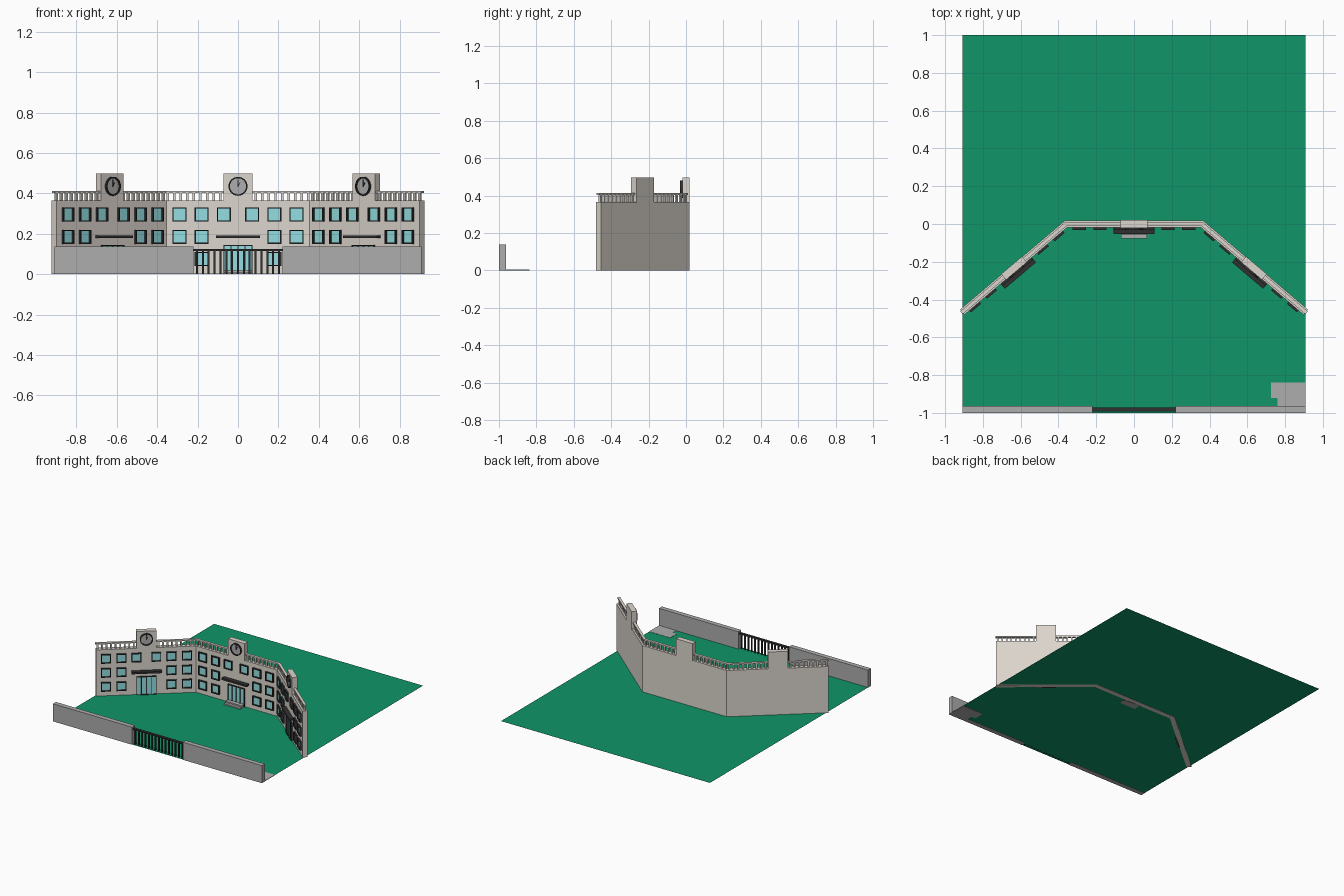
import bpy, bmesh, math
from mathutils import Matrix, Vector

if "Cube" in bpy.data.objects:
    bpy.data.objects.remove(bpy.data.objects["Cube"])


def material(name, r, g, b):
    m = bpy.data.materials.new(name)
    m.diffuse_color = (r, g, b, 1)
    m.use_nodes = True
    m.node_tree.nodes["Principled BSDF"].inputs["Base Color"].default_value = m.diffuse_color
    return m


STONE = material("stone", 0.72, 0.67, 0.61)
CONCRETE = material("concrete", 0.42, 0.42, 0.42)
DARK = material("dark_metal", 0.03, 0.03, 0.03)
GLASS = material("glass", 0.30, 0.74, 0.76)
GRASS = material("grass", 0.005, 0.30, 0.14)


def finish(bm, name, mat, mtx=Matrix()):
    bmesh.ops.recalc_face_normals(bm, faces=bm.faces)
    me = bpy.data.meshes.new(name)
    bm.to_mesh(me)
    bm.free()
    ob = bpy.data.objects.new(name, me)
    ob.matrix_world = mtx
    me.materials.append(mat)
    bpy.context.collection.objects.link(ob)
    return ob


def boxes(name, items, mat, mtx=Matrix()):
    """Each item is x0, x1, y0, y1, z0, z1."""
    bm = bmesh.new()
    for x0, x1, y0, y1, z0, z1 in items:
        m = Matrix.Translation(((x0 + x1) / 2, (y0 + y1) / 2, (z0 + z1) / 2)) \
            @ Matrix.Diagonal((x1 - x0, y1 - y0, z1 - z0, 1))
        bmesh.ops.create_cube(bm, size=1, matrix=m)
    finish(bm, name, mat, mtx)


def frame(x0, x1, z0, z1, y0, y1, w):
    """Four bars around a rectangular opening."""
    return [(x0, x0 + w, y0, y1, z0, z1), (x1 - w, x1, y0, y1, z0, z1),
            (x0 + w, x1 - w, y0, y1, z0, z0 + w), (x0 + w, x1 - w, y0, y1, z1 - w, z1)]


def strip(name, path, half, z0, z1, mat):
    """Mitred wall that follows a path in plan."""
    pts = [Vector(p) for p in path]
    dirs = [(b - a).normalized() for a, b in zip(pts, pts[1:])]
    bm = bmesh.new()
    rings = []
    for i, p in enumerate(pts):
        d0, d1 = dirs[max(i - 1, 0)], dirs[min(i, len(dirs) - 1)]
        n0, n1 = Vector((-d0.y, d0.x)), Vector((-d1.y, d1.x))
        n = (n0 + n1).normalized()
        n *= half / n.dot(n0)
        rings.append([bm.verts.new((*(p + s * n), z))
                      for s, z in ((-1, z0), (1, z0), (1, z1), (-1, z1))])
    for a, b in zip(rings, rings[1:]):
        for j in range(4):
            k = (j + 1) % 4
            bm.faces.new((a[j], a[k], b[k], b[j]))
    bm.faces.new(rings[0])
    bm.faces.new(rings[-1])
    finish(bm, name, mat)


# Main wall and handrails
A, B = Vector((0.36, 0.0)), Vector((0.91, -0.467))
T = 0.018
strip("building_wall", [(-B.x, B.y), (-A.x, A.y), A, B], T, 0, 0.365, STONE)
dirw = (B - A).normalized()
mid = (A + B) / 2
L = (B - A).length / 2
for s in (-1, 1):
    inner, outer = mid - dirw * 0.07, mid + dirw * 0.07
    end = B + dirw * 0.005
    flip = lambda v: (s * v.x, v.y)
    strip("corner_handrail", [(s * 0.07, 0), flip(A), flip(inner)], 0.010, 0.403, 0.413, STONE)
    strip("end_handrail", [flip(outer), flip(end)], 0.010, 0.403, 0.413, STONE)


def clock(mtx, tag):
    rot = Matrix.Translation((0, -0.02, 0.435)) @ Matrix.Rotation(math.pi / 2, 4, 'X')
    bm = bmesh.new()
    bmesh.ops.create_cone(bm, cap_ends=True, segments=32, radius1=0.042, radius2=0.042,
                          depth=0.006, matrix=rot)
    finish(bm, tag + "_clock_face", CONCRETE, mtx)
    # Rim with a square section
    bm = bmesh.new()
    loops = []
    for i in range(32):
        a = math.tau * i / 32
        loops.append([bm.verts.new((r * math.cos(a), y, 0.435 + r * math.sin(a)))
                      for r, y in ((0.040, -0.031), (0.047, -0.031), (0.047, -0.018), (0.040, -0.018))])
    for i in range(32):
        a, b = loops[i], loops[(i + 1) % 32]
        for j in range(4):
            k = (j + 1) % 4
            bm.faces.new((a[j], a[k], b[k], b[j]))
    finish(bm, tag + "_clock_rim", DARK, mtx)
    for hand, length, ang in (("minute", 0.034, 0), ("hour", 0.022, 30)):
        m = mtx @ Matrix.Translation((0, -0.025, 0.435)) @ Matrix.Rotation(math.radians(ang), 4, 'Y')
        boxes(f"{tag}_{hand}_hand", [(-0.002, 0.002, -0.002, 0.002, -0.003, length)], DARK, m)


def facade(mtx, tag):
    # Clock tower block
    boxes(tag + "_clock_tower", [(-0.072, 0.072, -0.02, 0.02, 0.36, 0.498)], STONE, mtx)
    clock(mtx, tag)
    # Balusters
    xs = [0.088 + i * 0.0325 for i in range(9)]
    boxes(tag + "_balusters", [(s * x - 0.006, s * x + 0.006, -0.006, 0.006, 0.365, 0.404)
                               for x in xs for s in (-1, 1)], STONE, mtx)
    # Windows
    spots = [(s * x, z) for z in (0.075, 0.185, 0.295) for x in (0.07, 0.18, 0.29)
             for s in (-1, 1) if x > 0.1 or z > 0.2]
    h = 0.035
    boxes(tag + "_window_panes", [(x - h + .005, x + h - .005, -0.021, -0.016, z - h + .005, z + h - .005)
                                  for x, z in spots], GLASS, mtx)
    boxes(tag + "_window_frames", [b for x, z in spots
                                   for b in frame(x - h, x + h, z - h, z + h, -0.031, -0.016, 0.006)], DARK, mtx)
    # Entrance doors and canopy
    boxes(tag + "_door_glass", [(-0.068, 0.068, -0.022, -0.016, 0.0, 0.14)], GLASS, mtx)
    boxes(tag + "_door_frame", frame(-0.072, 0.072, 0, 0.145, -0.029, -0.016, 0.005)
          + [(x - 0.002, x + 0.002, -0.027, -0.016, 0.005, 0.14) for x in (-0.035, 0, 0.035)], DARK, mtx)
    boxes(tag + "_canopy", [(-0.108, 0.108, -0.052, -0.016, 0.178, 0.192)], DARK, mtx)


facade(Matrix(), "centre")
ang = math.atan2(dirw.y, dirw.x)
for s, tag in ((1, "right"), (-1, "left")):
    facade(Matrix.Translation((s * mid.x, mid.y, 0)) @ Matrix.Rotation(s * ang, 4, 'Z'), tag)

# Entrance steps
boxes("entrance_steps", [(-0.07, 0.07, -0.076, -0.016, 0, 0.012),
                         (-0.07, 0.07, -0.055, -0.016, 0.012, 0.022)], CONCRETE)

# Lawn and paved patch
bm = bmesh.new()
bmesh.ops.create_grid(bm, x_segments=1, y_segments=1, size=1,
                      matrix=Matrix.Translation((0, 0, 0.002)) @ Matrix.Diagonal((0.908, 1, 1, 1)))
finish(bm, "lawn", GRASS)
boxes("paved_patch", [(0.724, 0.908, -0.92, -0.838, 0, 0.004),
                      (0.76, 0.908, -0.965, -0.92, 0, 0.004)], CONCRETE)

# Boundary wall and gate
boxes("boundary_wall", [(-0.908, -0.22, -1, -0.963, 0, 0.138),
                        (0.22, 0.908, -1, -0.963, 0, 0.138)], CONCRETE)
boxes("gate_bars", [(x - 0.005, x + 0.005, -0.987, -0.977, 0, 0.118)
                    for x in (-0.203 + i * 0.029 for i in range(15))], DARK)
boxes("gate_rail", [(-0.22, 0.22, -0.992, -0.972, 0.115, 0.125)], DARK)
